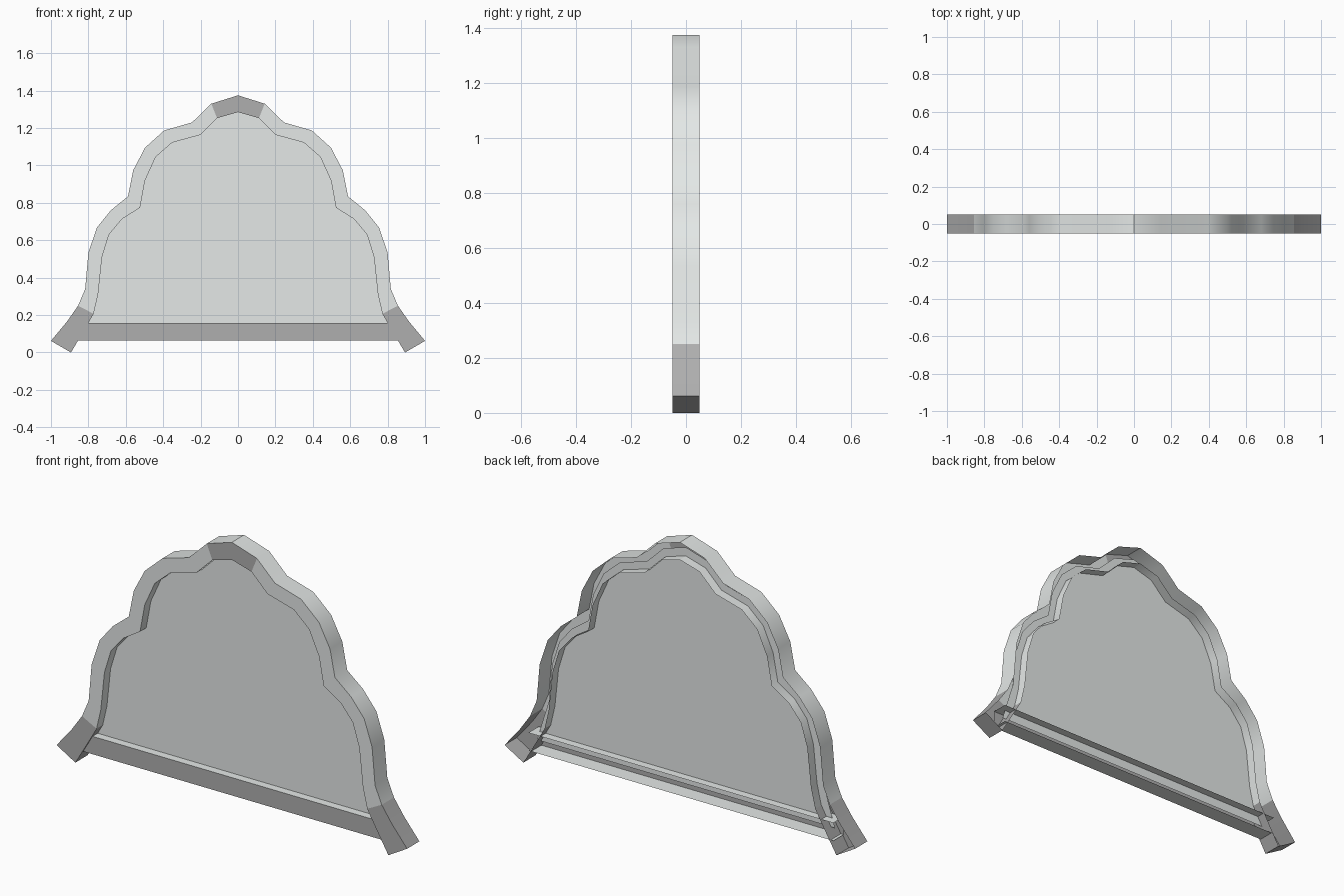
import bpy, math

if "Cube" in bpy.data.objects:
    bpy.data.objects.remove(bpy.data.objects["Cube"])

dark = bpy.data.materials.new("dark_grey")
dark.diffuse_color = (0.43, 0.43, 0.43, 1)
dark.use_nodes = True
dark.node_tree.nodes["Principled BSDF"].inputs["Base Color"].default_value = dark.diffuse_color
light = bpy.data.materials.new("light_grey")
light.diffuse_color = (0.78, 0.81, 0.8, 1)
light.use_nodes = True
light.node_tree.nodes["Principled BSDF"].inputs["Base Color"].default_value = light.diffuse_color


def make(name, verts, faces, mats, mirror=True):
    me = bpy.data.meshes.new(name)
    me.from_pydata(verts, [], faces)
    me.materials.append(light)
    me.materials.append(dark)
    for p, m in zip(me.polygons, mats):
        p.material_index = m
    ob = bpy.data.objects.new(name, me)
    bpy.context.collection.objects.link(ob)
    bpy.ops.object.select_all(action='DESELECT')
    ob.select_set(True)
    bpy.context.view_layer.objects.active = ob
    bpy.ops.object.shade_smooth_by_angle(angle=math.radians(50))
    if mirror:
        m = ob.modifiers.new("mirror", 'MIRROR')
        m.use_mirror_merge = False
    return ob


def channel(name, outer, inner, depth, is_dark, cap=False):
    """Open-backed U channel between two outlines, mirrored across x."""
    verts, faces, mats = [], [], []
    for (ox, oz), (ix, iz) in zip(outer, inner):
        verts += [(ox, depth, oz), (ox, -depth, oz), (ix, -depth, iz), (ix, depth, iz)]
    for i in range(len(outer) - 1):
        a, b = 4 * i, 4 * i + 4
        for k in range(3):
            faces.append((a + k, a + k + 1, b + k + 1, b + k))
            mats.append(1 if is_dark(i, k) else 0)
    if cap:
        n = len(verts)
        faces.append((n - 4, n - 3, n - 2, n - 1))
        mats.append(1)
    return make(name, verts, faces, mats)


# Right half outlines, from the top centre down to the foot
outer = [(0, 1.375), (.143, 1.33), (.246, 1.23), (.395, 1.187), (.497, 1.095),
         (.56, .975), (.588, .835), (.68, .76), (.755, .667), (.80, .533),
         (.817, .34), (.855, .25), (.913, .167), (1.0, .062)]
inner = [(0, 1.285), (.112, 1.253), (.203, 1.163), (.353, 1.122), (.44, 1.045),
         (.497, .92), (.524, .774), (.62, .714), (.69, .63), (.727, .51),
         (.748, .31), (.772, .207), (.825, .115), (.893, 0)]

# Scalloped rim (its crown is dark on the front only) and dark feet
channel("rim", outer[:12], inner[:12], .05, lambda i, k: i == 0 and k == 1)
channel("feet", outer[11:], inner[11:], .05, lambda i, k: True, cap=True)

# Bottom rail, dark on the front
channel("bottom_rail", [(0, .157), (.87, .157)], [(0, .065), (.87, .065)],
        .042, lambda i, k: k == 1)
rail = bpy.data.objects["bottom_rail"].data

# Thin panel seated half way into the rim and rail
half = [((a + c) / 2, (b + d) / 2) for (a, b), (c, d) in zip(outer[:12], inner[:12])]
half.append((.85, .11))
loop = half + [(-x, z) for x, z in reversed(half[1:])]
loop.reverse()
loop = loop[::-1]
verts = [(x, 0, z) for x, z in reversed(loop)]
make("panel", verts, [tuple(range(len(verts)))], [0], mirror=False)
